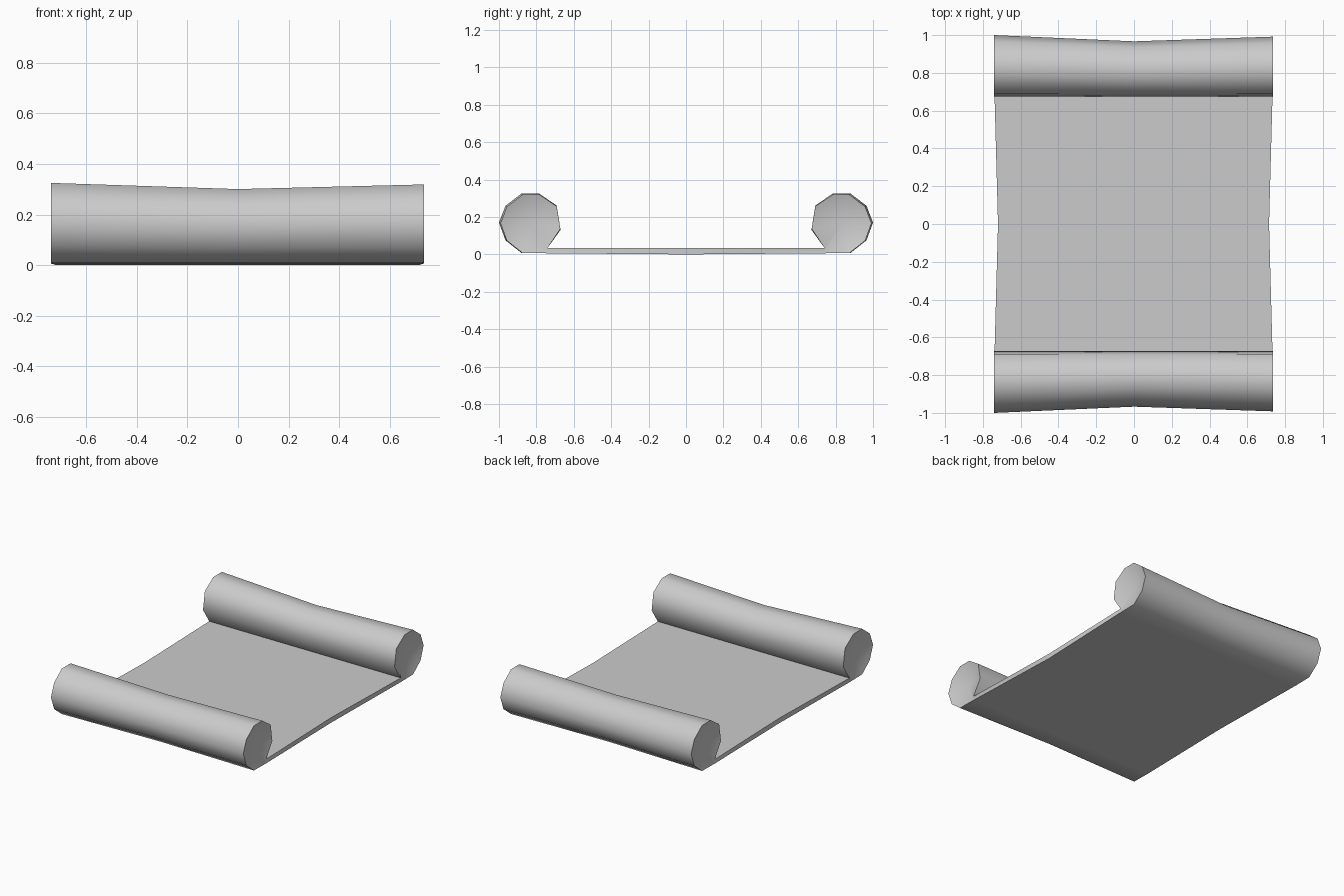
import bpy, bmesh, math

cube = bpy.data.objects.get("Cube")
if cube:
    bpy.data.objects.remove(cube, do_unlink=True)

# Plain grey paper
paper = bpy.data.materials.new("paper_grey")
paper.use_nodes = True
grey = (0.6, 0.6, 0.6, 1)
paper.diffuse_color = grey
paper.node_tree.nodes["Principled BSDF"].inputs["Base Color"].default_value = grey

# Half cross-section (y, z): sheet underside, around the roll, back to the sheet top
half = [(0, 0), (0.74, 0.006), (0.88, 0.008), (0.965, 0.075), (1.0, 0.17),
        (0.965, 0.26), (0.88, 0.325), (0.785, 0.325), (0.692, 0.262),
        (0.672, 0.14), (0.74, 0.035), (0, 0.035)]
count = len(half)
PINCH_Y = 0.67

# Stations along the scroll: end position, end position at the sheet middle, roll size
stations = [(-0.74, -0.72, 1.0), (0, 0, 0.9), (0.735, 0.715, 0.975)]

bm = bmesh.new()


def section(x, x_mid, size, side):
    """Place one half cross-section, shrinking the roll towards its inner side."""
    ring = []
    for y, z in half:
        if y > PINCH_Y and z > 0.05 or y > 0.8:
            y = PINCH_Y + (y - PINCH_Y) * size
            z *= 0.25 + 0.75 * size
        ring.append(bm.verts.new((x_mid if y == 0 else x, side * y, z)))
    return ring


def end_cap(ring, side, inward):
    """Flat sheet edge plus a shallow dished roll end."""
    bm.faces.new((ring[0], ring[1], ring[-2], ring[-1]))
    roll = ring[1:-1]
    hub = bm.verts.new((ring[1].co.x + inward * 0.05, side * 0.835, 0.17))
    for i, v in enumerate(roll):
        bm.faces.new((v, roll[(i + 1) % len(roll)], hub))


for side in (1, -1):
    rings = [section(*s, side) for s in stations]
    for a, b in zip(rings, rings[1:]):
        for i in range(count - 1):
            bm.faces.new((a[i], a[i + 1], b[i + 1], b[i]))
    end_cap(rings[0], side, 1)
    end_cap(rings[-1], side, -1)

# Join both halves along the middle of the sheet
bmesh.ops.remove_doubles(bm, verts=bm.verts, dist=0.0005)
bmesh.ops.recalc_face_normals(bm, faces=bm.faces)

mesh = bpy.data.meshes.new("scroll")
bm.to_mesh(mesh)
bm.free()
mesh.materials.append(paper)
scroll = bpy.data.objects.new("scroll", mesh)
bpy.context.collection.objects.link(scroll)

# Smooth rolls with crisp ends
bpy.ops.object.select_all(action="DESELECT")
scroll.select_set(True)
bpy.context.view_layer.objects.active = scroll
bpy.ops.object.shade_smooth_by_angle(angle=math.radians(55))
